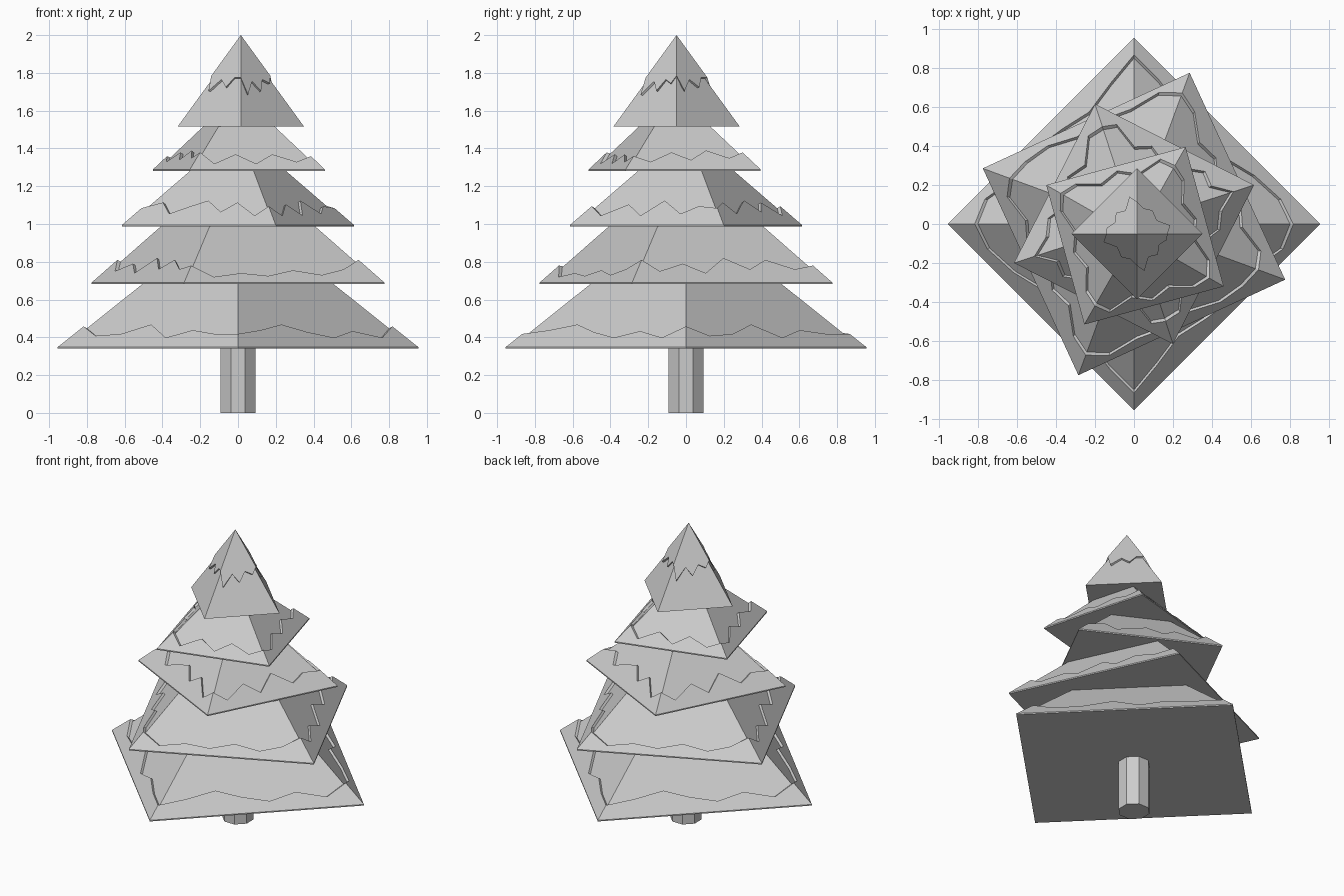
import bpy, bmesh
from math import cos, sin, radians, hypot, sqrt, pi

if "Cube" in bpy.data.objects:
    bpy.data.objects.remove(bpy.data.objects["Cube"])

T = 0.016      # relief of the ragged layer over the core
RIM = 0.008    # thin upright edge under each tier


def make(name, verts, faces):
    me = bpy.data.meshes.new(name)
    me.from_pydata(verts, [], faces)
    bm = bmesh.new()
    bm.from_mesh(me)
    bmesh.ops.recalc_face_normals(bm, faces=bm.faces)
    bm.to_mesh(me)
    bm.free()
    ob = bpy.data.objects.new(name, me)
    bpy.context.collection.objects.link(ob)
    return ob


def corner_mix(c, ang, side, u, r):
    """Point at fraction u along one side of a square of corner radius r."""
    a0 = radians(ang + 90 * side)
    a1 = a0 + pi / 2
    return (c[0] + r * (cos(a0) * (1 - u) + cos(a1) * u),
            c[1] + r * (sin(a0) * (1 - u) + sin(a1) * u))


def pyramid(name, c, ang, z, r, h):
    vs = [(*corner_mix(c, ang, k, 0, r), z) for k in range(4)] + [(*c, z + h)]
    make(name, vs, [(3, 2, 1, 0)] + [(k, (k + 1) % 4, 4) for k in range(4)])


def ragged_rings(c, ang, z, r, h, patterns):
    """Zigzag outline on the outer pyramid and its copy on the core."""
    ap = r / sqrt(2)
    L = hypot(h, ap)
    a, b = sqrt(2) * T * h / L, T * ap / L
    outer, inner, starts = [], [], []
    for side in range(4):
        heights = patterns[side % 2]
        starts.append(len(outer))
        for i, dz in enumerate(heights):
            u = i / len(heights)
            rr = r * (1 - dz / h)
            outer.append((*corner_mix(c, ang, side, u, rr), z + dz))
            inner.append((*corner_mix(c, ang, side, u, rr - a), z + dz - b))
    return outer, inner, starts


def tier(i, c, ang, z, r, h, patterns):
    # recessed core pyramid
    d = T * hypot(h, r / sqrt(2)) / (r / sqrt(2)) * r / h
    pyramid(f"tier_{i}_core", c, ang, z + RIM, r - d, h * (r - d) / r)
    # raised band along the lower edge
    outer, inner, starts = ragged_rings(c, ang, z + RIM, r, h, patterns)
    n = len(outer)
    vs = outer + inner
    vs += [(*corner_mix(c, ang, k, 0, r), z + RIM) for k in range(4)]
    vs += [(*corner_mix(c, ang, k, 0, r), z) for k in range(4)]
    top, bot = 2 * n, 2 * n + 4
    faces = [(j, (j + 1) % n, n + (j + 1) % n, n + j) for j in range(n)]
    for k in range(4):
        k2 = (k + 1) % 4
        end = starts[k2] if k2 else n
        ring = [j % n for j in range(starts[k], end + 1)]
        faces.append([top + k, top + k2] + ring[::-1])
        faces.append((bot + k, bot + k2, top + k2, top + k))
    faces.append((bot + 3, bot + 2, bot + 1, bot))
    make(f"tier_{i}_edge_band", vs, faces)


# trunk
make("trunk",
     [(0.1 * cos(radians(22.5 + 45 * k)), 0.1 * sin(radians(22.5 + 45 * k)), z)
      for z in (0, 0.37) for k in range(8)],
     [tuple(range(7, -1, -1)), tuple(range(8, 16))] +
     [(k, (k + 1) % 8, 8 + (k + 1) % 8, 8 + k) for k in range(8)])

# four wide tiers: centre, turn, base height, corner radius, height, outlines
tier(1, (0, 0), 0, 0.34, 0.955, 0.762,
     [(.11, .06, .07, .12, .05, .09, .07), (.07, .09, .12, .08, .05, .085, .05)])
tier(2, (0, 0), -20.2, 0.682, 0.826, 0.68,
     [(.12, .06, .10, .05, .13, .07, .12, .07), (.09, .03, .05, .035, .065, .04, .07)])
tier(3, (0, 0), 18, 0.986, 0.647, 0.53,
     [(.09, .12, .06, .10, .13, .07, .12, .05), (.10, .05, .11, .05, .13, .06, .10)])
tier(4, (0.005, -0.06), -29.7, 1.281, 0.524, 0.43,
     [(.07, .04, .09, .05, .10, .06), (.09, .03, .08, .03, .08, .04)])

# top tier with a raised cap
C5, Z5, R5, H5 = (0.015, -0.05), 1.515, 0.335, 0.461
pyramid("top_tier", C5, 0, Z5, R5, H5)
HO = 2.0 - Z5
RO = R5 * HO / H5
outer, inner, _ = ragged_rings(
    C5, 0, Z5, RO, HO,
    [(.27, .19, .25, .21, .26), (.26, .17, .24, .19, .25, .23)])
n = len(outer)
make("top_cap", outer + inner + [(*C5, 2.0)],
     [(j, (j + 1) % n, 2 * n) for j in range(n)] +
     [(j, (j + 1) % n, n + (j + 1) % n, n + j) for j in range(n)])
